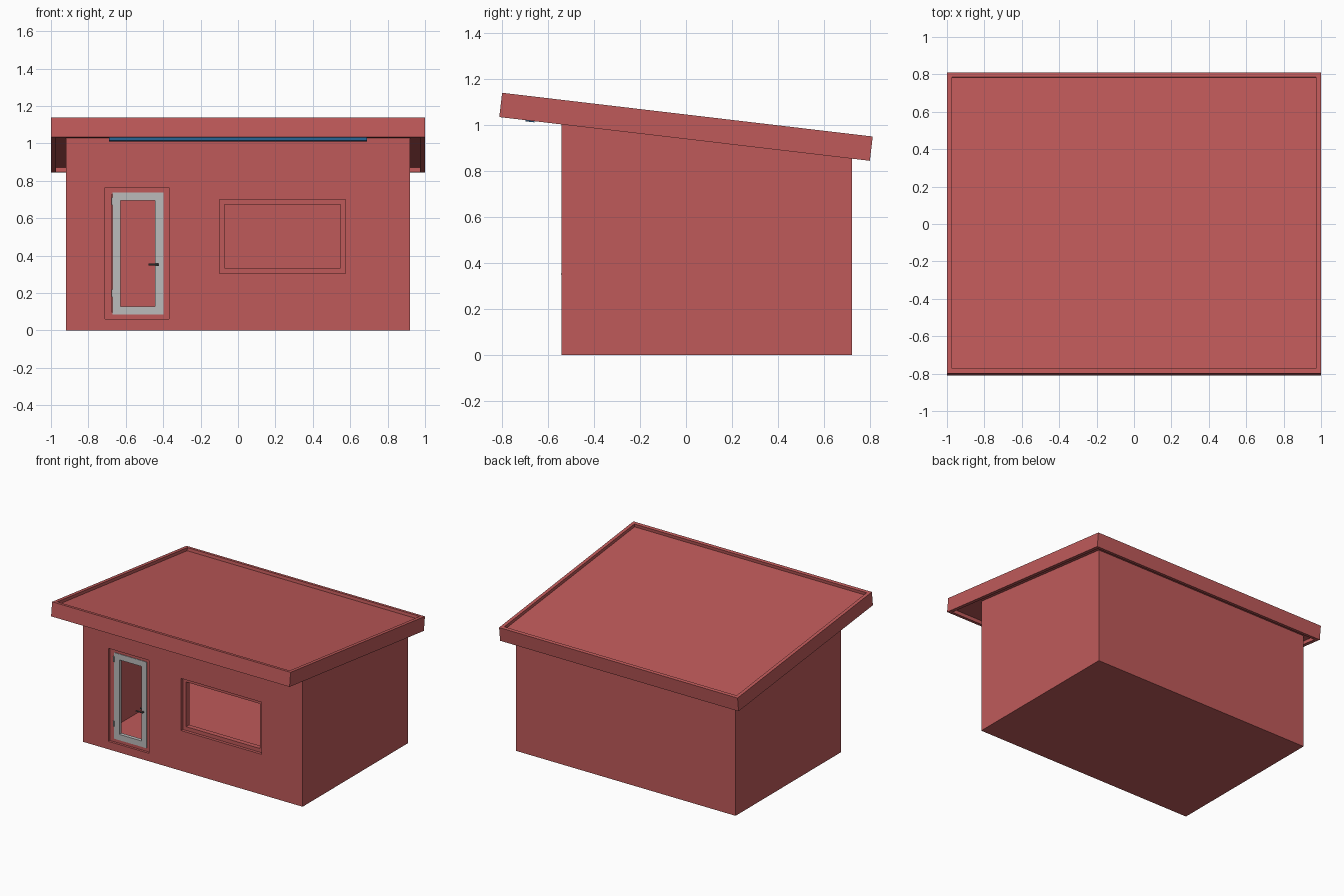
import bpy
import bmesh
import math
from mathutils import Matrix

if "Cube" in bpy.data.objects:
    bpy.data.objects.remove(bpy.data.objects["Cube"])


def material(name, rgb):
    mat = bpy.data.materials.new(name)
    mat.use_nodes = True
    mat.diffuse_color = (*rgb, 1)
    mat.node_tree.nodes["Principled BSDF"].inputs["Base Color"].default_value = (*rgb, 1)
    return mat


RED = material("brick red", (0.52, 0.102, 0.102))
GREY = material("light grey", (0.5, 0.5, 0.5))
DARK = material("dark metal", (0.08, 0.08, 0.08))
BLUE = material("lamp blue", (0.02, 0.12, 0.28))


def finish(name, bm, mat):
    bmesh.ops.recalc_face_normals(bm, faces=bm.faces)
    mesh = bpy.data.meshes.new(name)
    bm.to_mesh(mesh)
    bm.free()
    mesh.materials.append(mat)
    obj = bpy.data.objects.new(name, mesh)
    bpy.context.collection.objects.link(obj)
    return obj


def box(name, x, y, z, mat):
    """Box from three (low, high) ranges."""
    bm = bmesh.new()
    bmesh.ops.create_cube(bm, size=1)
    for v in bm.verts:
        v.co = [mid + c * size for c, mid, size in zip(
            v.co, [sum(r) / 2 for r in (x, y, z)], [r[1] - r[0] for r in (x, y, z)])]
    return finish(name, bm, mat)


def frame(name, u, v, border, depth, mat, upright=True):
    """Rectangular ring; upright rings lie in xz, others in xy."""
    bm = bmesh.new()
    loops = []
    for inset, d in ((0, 0), (0, 1), (border, 1), (border, 0)):
        u0, u1, v0, v1 = u[0] + inset, u[1] - inset, v[0] + inset, v[1] - inset
        corners = [(u0, v0), (u1, v0), (u1, v1), (u0, v1)]
        loops.append([bm.verts.new((a, depth[d], b) if upright else (a, b, depth[d]))
                      for a, b in corners])
    for i, loop in enumerate(loops):
        nxt = loops[(i + 1) % 4]
        for k in range(4):
            m = (k + 1) % 4
            bm.faces.new((loop[k], loop[m], nxt[m], nxt[k]))
    return finish(name, bm, mat)


def rod(name, centre, radius, length, axis, mat):
    bm = bmesh.new()
    bmesh.ops.create_cone(bm, cap_ends=True, segments=16, radius1=radius,
                          radius2=radius, depth=length)
    turn = {"X": Matrix.Rotation(math.pi / 2, 4, "Y"),
            "Y": Matrix.Rotation(math.pi / 2, 4, "X"), "Z": Matrix()}[axis]
    bm.transform(Matrix.Translation(centre) @ turn)
    obj = finish(name, bm, mat)
    bpy.ops.object.select_all(action="DESELECT")
    obj.select_set(True)
    bpy.context.view_layer.objects.active = obj
    bpy.ops.object.shade_smooth_by_angle()
    return obj


def cut(target, cutter):
    mod = target.modifiers.new("cut", "BOOLEAN")
    mod.operation = "DIFFERENCE"
    mod.solver = "EXACT"
    mod.object = cutter
    bpy.context.view_layer.objects.active = target
    bpy.ops.object.modifier_apply(modifier=mod.name)
    bpy.data.objects.remove(cutter)


FRONT, BACK, SIDE, WALL = -0.54, 0.72, 0.92, 0.06
TILT = math.radians(6.73)
DOOR = ((-0.71, -0.37), (0.06, 0.765))
WINDOW = ((-0.10, 0.575), (0.305, 0.70))


def wall_top(y):
    return 0.971 - y * math.tan(TILT)


# Walls: sloped prism, hollowed, with a door and a window opening
bm = bmesh.new()
outline = [(FRONT, 0), (BACK, 0), (BACK, wall_top(BACK)), (FRONT, wall_top(FRONT))]
face = bm.faces.new([bm.verts.new((-SIDE, y, z)) for y, z in outline])
side = bmesh.ops.extrude_face_region(bm, geom=[face])["geom"]
bmesh.ops.translate(bm, vec=(2 * SIDE, 0, 0),
                    verts=[g for g in side if isinstance(g, bmesh.types.BMVert)])
walls = finish("walls", bm, RED)
cut(walls, box("room_cutter", (WALL - SIDE, SIDE - WALL), (FRONT + WALL, BACK - WALL),
               (0.02, 1.5), RED))
for opening in (DOOR, WINDOW):
    cut(walls, box("opening_cutter", opening[0], (FRONT - 0.1, FRONT + 0.1),
                   opening[1], RED))

# Window and door frames, set back in the wall
frame("window_frame", *WINDOW, 0.028, (FRONT + 0.022, FRONT + WALL), RED)
frame("door_frame", *DOOR, 0.036, (FRONT + 0.018, FRONT + WALL), RED)

# Door leaf, open in the middle
frame("door_leaf", (-0.671, -0.399), (0.085, 0.738), 0.044,
      (FRONT + 0.014, FRONT + 0.042), GREY)

# Lever handle and hinges
for label, out in (("outer", 0.003), ("inner", 0.053)):
    rod(label + "_lever", (-0.452, FRONT + out, 0.352), 0.005, 0.055, "X", DARK)
rod("handle_spindle", (-0.43, FRONT + 0.028, 0.352), 0.005, 0.05, "Y", DARK)
rod("handle_rosette", (-0.43, FRONT + 0.012, 0.352), 0.009, 0.008, "Y", DARK)
for i, z in enumerate((0.2, 0.69)):
    rod(f"hinge_{i + 1}", (-0.672, FRONT + 0.012, z), 0.005, 0.04, "Z", GREY)

# Tilted roof: fascia ring, recessed panel and lamp strip under the front eave
roof = [
    frame("roof_fascia", (-1, 1), (-0.81, 0.81), 0.026, (-0.053, 0.053), RED, upright=False),
    box("roof_panel", (-0.975, 0.975), (-0.785, 0.785), (-0.027, 0.03), RED),
    box("eave_lamp", (-0.69, 0.69), (-0.695, -0.655), (-0.058, -0.026), BLUE),
]
for part in roof:
    part.matrix_world = Matrix.Translation((0, 0, 0.991)) @ Matrix.Rotation(-TILT, 4, "X")
